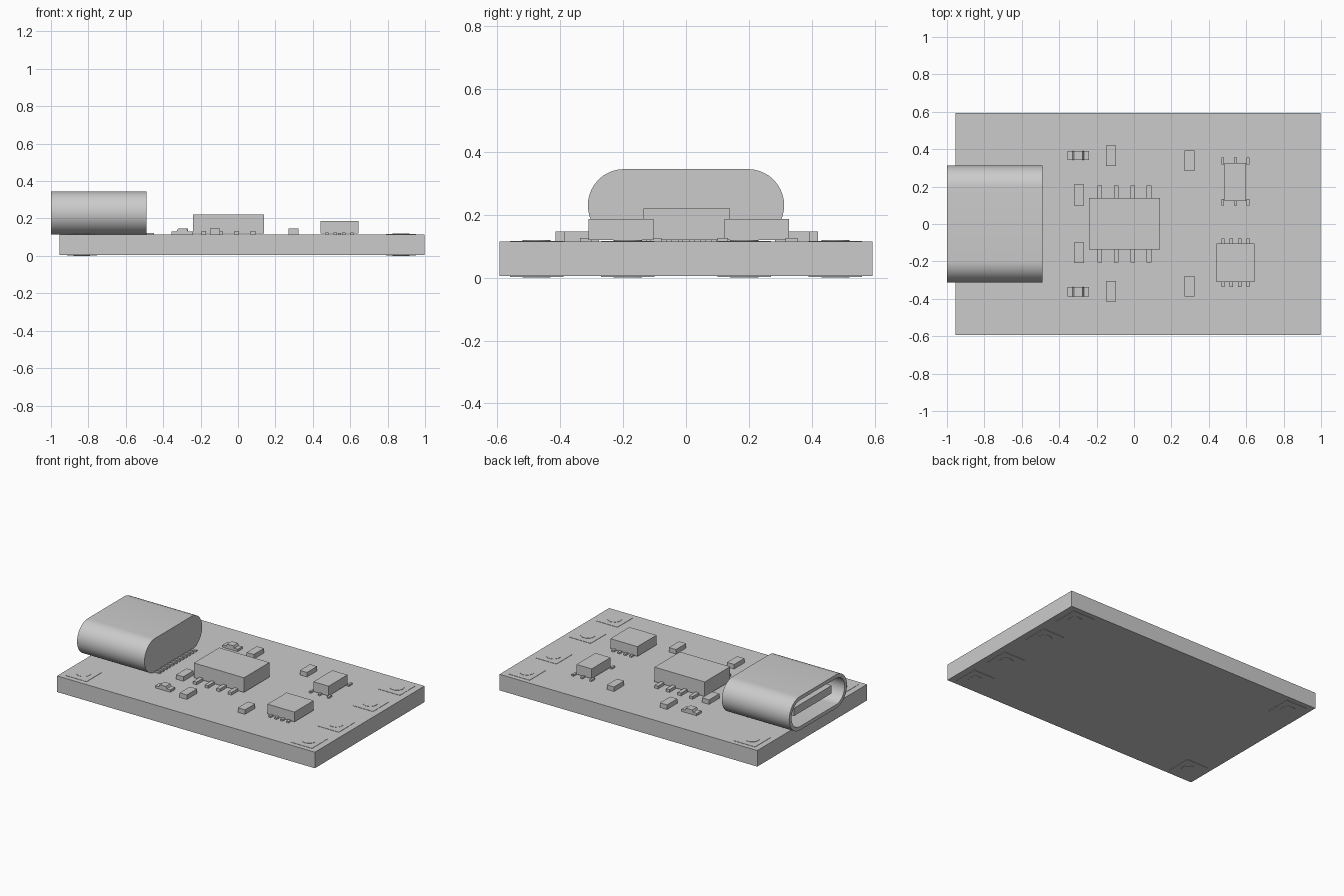
import bpy, bmesh, math

cube = bpy.data.objects.get("Cube")
if cube:
    bpy.data.objects.remove(cube, do_unlink=True)

grey = bpy.data.materials.new("plain grey")
grey.use_nodes = True
COLOUR = (0.6, 0.6, 0.6, 1)
grey.diffuse_color = COLOUR
grey.node_tree.nodes["Principled BSDF"].inputs["Base Color"].default_value = COLOUR

BOARD_BOTTOM, BOARD_TOP = 0.005, 0.115


def finish(name, bm):
    bmesh.ops.recalc_face_normals(bm, faces=bm.faces)
    mesh = bpy.data.meshes.new(name)
    bm.to_mesh(mesh)
    bm.free()
    mesh.materials.append(grey)
    obj = bpy.data.objects.new(name, mesh)
    bpy.context.collection.objects.link(obj)
    return obj


def add_box(bm, x, y, z):
    """Add a box given its (low, high) range on each axis."""
    verts = bmesh.ops.create_cube(bm, size=1)["verts"]
    for v in verts:
        v.co = [r[0] + (c + 0.5) * (r[1] - r[0]) for c, r in zip(v.co, (x, y, z))]
    return verts


def boxes(name, ranges):
    bm = bmesh.new()
    for x, y, z in ranges:
        add_box(bm, x, y, z)
    return finish(name, bm)


def around(centre, width):
    return (centre - width / 2, centre + width / 2)


# Circuit board
boxes("circuit_board", [((-0.955, 0.997), (-0.593, 0.593), (BOARD_BOTTOM, BOARD_TOP))])

# Solder pads on both faces, each with a low round contact
pad_places = [(-0.835, s * 0.475) for s in (-1, 1)]
pad_places += [(0.872, y) for y in (-0.475, -0.185, 0.185, 0.475)]
for side, low, high in (("top", BOARD_TOP, 0.117), ("bottom", 0.002, BOARD_BOTTOM)):
    bm = bmesh.new()
    for px, py in pad_places:
        add_box(bm, around(px, 0.16), around(py, 0.17), (low, high))
        disc = bmesh.ops.create_cone(bm, cap_ends=True, segments=24, radius1=0.045,
                                     radius2=0.045, depth=0.002)["verts"]
        z = high + 0.001 if side == "top" else low - 0.001
        bmesh.ops.translate(bm, verts=disc, vec=(px, py, z))
    finish(side + "_solder_pads", bm)


# Socket shell: rounded sleeve, open to -x and closed at the board end
def stadium(bm, x, radius, half_flat=0.197, z=0.23, steps=20):
    ring = []
    for side in (1, -1):
        for i in range(steps + 1):
            a = math.pi * i / steps - math.pi / 2
            ring.append(bm.verts.new((x, side * (half_flat + radius * math.cos(a)),
                                      z + side * radius * math.sin(a))))
    return ring


bm = bmesh.new()
rings = [stadium(bm, x, r) for x, r in
         ((-0.49, 0.115), (-1.0, 0.115), (-1.0, 0.09), (-0.55, 0.09))]
for a, b in zip(rings, rings[1:]):
    for i in range(len(a)):
        j = (i + 1) % len(a)
        bm.faces.new((a[i], a[j], b[j], b[i]))
bm.faces.new(rings[0])
bm.faces.new(rings[-1])
shell = finish("socket_shell", bm)
bpy.ops.object.select_all(action="DESELECT")
shell.select_set(True)
bpy.context.view_layer.objects.active = shell
bpy.ops.object.shade_smooth_by_angle(angle=math.radians(30))

# Contact tongue inside the socket and its row of solder pins
boxes("socket_tongue", [((-0.96, -0.54), (-0.205, 0.205), (0.203, 0.257))])
boxes("socket_pins", [((-0.50, -0.45), around(-0.195 + i * 0.0355, 0.017), (BOARD_TOP, 0.123))
                      for i in range(12)])


# Chips: a body and two rows of legs
def chip(name, x, y, top, leg_x, leg_width, leg_y, leg_top):
    boxes(name + "_body", [(x, y, (BOARD_TOP + 0.005, top))])
    rows = ((leg_y[0], y[0] + 0.01), (y[1] - 0.01, leg_y[1]))
    boxes(name + "_legs", [(around(c, leg_width), row, (BOARD_TOP, leg_top))
                           for c in leg_x for row in rows])


chip("main_chip", (-0.24, 0.14), (-0.135, 0.14), 0.22,
     [-0.183 + i * 0.088 for i in range(4)], 0.026, (-0.205, 0.207), 0.134)
chip("driver_chip", (0.44, 0.645), (-0.31, -0.103), 0.187,
     [0.475 + i * 0.045 for i in range(4)], 0.017, (-0.337, -0.078), 0.126)
chip("small_chip", (0.485, 0.6), (0.123, 0.327), 0.187,
     [0.475, 0.542, 0.61], 0.015, (0.1, 0.355), 0.126)

# Small resistor and capacitor blocks
block_places = [(-0.124, 0.365), (-0.295, 0.155), (-0.295, -0.153),
                (-0.124, -0.36), (0.297, 0.338), (0.297, -0.332)]
boxes("small_blocks", [(around(bx, 0.054), around(by, 0.11), (BOARD_TOP, 0.146))
                       for bx, by in block_places])

# Indicator lamps: flat base with a tapered lens
bm = bmesh.new()
for y in (0.366, -0.362):
    add_box(bm, around(-0.298, 0.114), around(y, 0.05), (BOARD_TOP, 0.131))
    for v in add_box(bm, around(-0.298, 0.06), around(y, 0.05), (0.131, 0.146)):
        if v.co.z > 0.14:
            v.co.x += 0.007 if v.co.x < -0.298 else -0.007
finish("indicator_lamps", bm)
